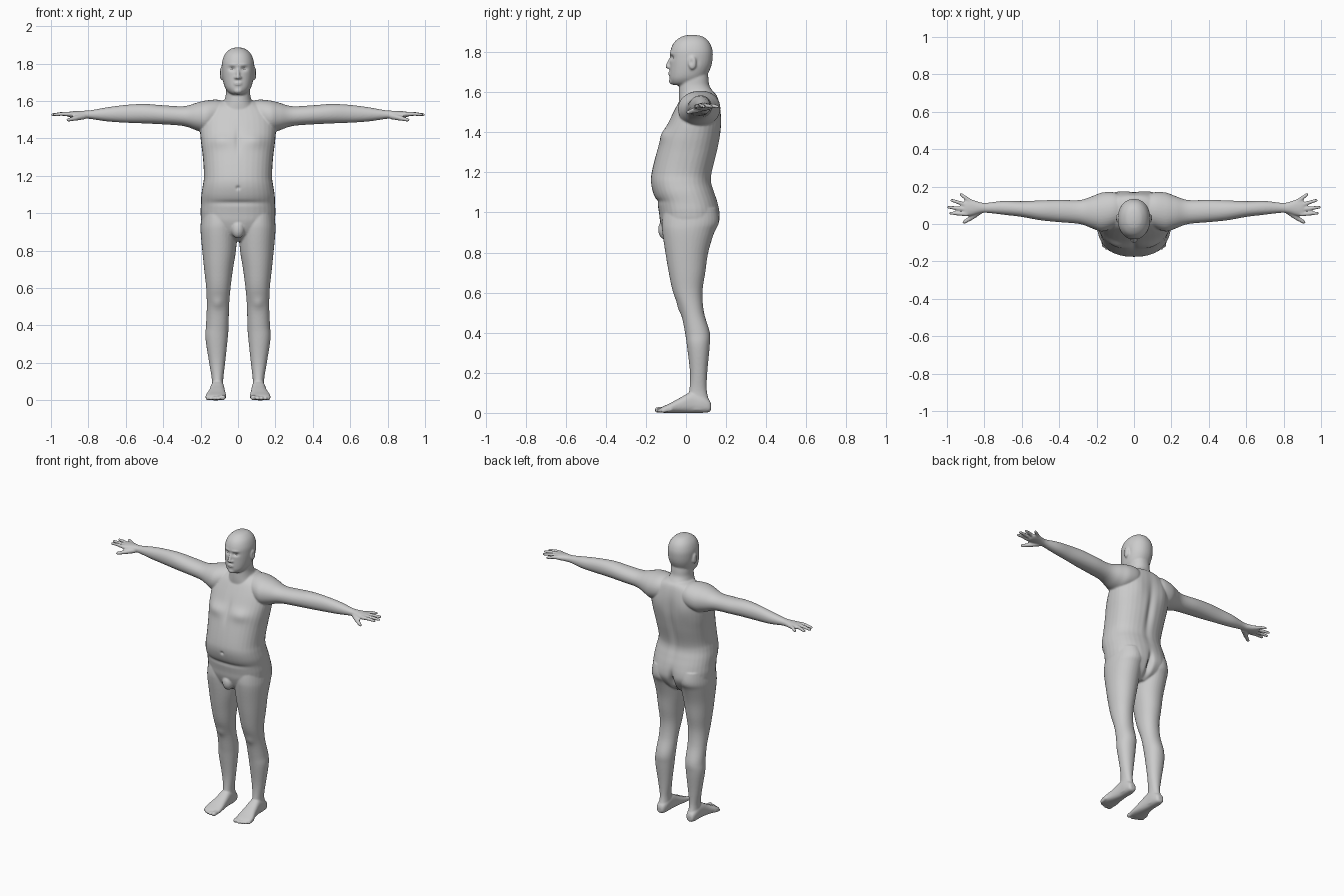
import bpy, bmesh, math
from mathutils import Vector, Matrix

AXES = {'x': (0, 1, 2), 'y': (1, 0, 2), 'z': (2, 0, 1)}
bm = bmesh.new()


def smooth_rows(rows, steps=5):
    """Catmull-Rom through the section rows."""
    out = []
    for i in range(len(rows) - 1):
        p0, p1, p2, p3 = (rows[max(0, min(len(rows) - 1, i + k))] for k in (-1, 0, 1, 2))
        for s in range(steps):
            t = s / steps
            out.append([0.5 * (2 * b + (c - a) * t + (2 * a - 5 * b + 4 * c - d) * t * t
                               + (3 * b - a - 3 * c + d) * t ** 3)
                        for a, b, c, d in zip(p0, p1, p2, p3)])
    return out + [list(rows[-1])]


def loft(axis, rows, side=1, e=2.2, n=36):
    """Rows: position on the axis, then low/high limits on the other two axes."""
    ax, ua, va = AXES[axis]
    rings = []
    for t, a0, a1, b0, b1 in smooth_rows(rows):
        ring = []
        for k in range(n):
            c, s = math.cos(2 * math.pi * k / n), math.sin(2 * math.pi * k / n)
            co = Vector()
            co[ax] = t
            co[ua] = (a0 + a1) / 2 + (a1 - a0) / 2 * math.copysign(abs(c) ** (2 / e), c)
            co[va] = (b0 + b1) / 2 + (b1 - b0) / 2 * math.copysign(abs(s) ** (2 / e), s)
            co.x *= side
            ring.append(bm.verts.new(co))
        rings.append(ring)
    for r, q in zip(rings, rings[1:]):
        for k in range(n):
            bm.faces.new((r[k], r[(k + 1) % n], q[(k + 1) % n], q[k]))
    bm.faces.new(rings[0])
    bm.faces.new(rings[-1])


def centred(rows):
    return [(z, -w, w, y0, y1) for z, w, y0, y1 in rows]


def ball(co, radii, side=1):
    m = Matrix.Translation((co[0] * side, co[1], co[2])) @ Matrix.Diagonal((*radii, 1))
    bmesh.ops.create_uvsphere(bm, u_segments=20, v_segments=12, radius=1, matrix=m)


def digit(points, side=1):
    """Tapered chain of (x, y, z, radius) points."""
    for p, r in [(Vector(p[:3]), p[3]) for p in points]:
        ball(p, (r, r, r), side)
    for p, q in zip(points, points[1:]):
        a, b = Vector((p[0] * side, *p[1:3])), Vector((q[0] * side, *q[1:3]))
        m = Matrix.Translation((a + b) / 2) @ (b - a).to_track_quat('Z', 'Y').to_matrix().to_4x4()
        bmesh.ops.create_cone(bm, cap_ends=True, segments=14, radius1=p[3], radius2=q[3],
                              depth=(b - a).length, matrix=m)


# Torso
loft('z', centred([
    (0.85, .05, -.06, .08), (0.89, .13, -.105, .13), (0.95, .19, -.128, .162),
    (1.00, .20, -.135, .166), (1.05, .198, -.145, .158), (1.10, .196, -.165, .142),
    (1.15, .188, -.175, .127), (1.20, .182, -.171, .13), (1.30, .188, -.147, .155),
    (1.38, .198, -.122, .170), (1.45, .203, -.088, .174), (1.51, .195, -.058, .172),
    (1.56, .165, -.030, .163), (1.59, .115, -.005, .150), (1.605, .07, .01, .13)]), e=2.35)
# Neck
loft('z', centred([(1.73, .058, -.02, .105), (1.67, .064, -.03, .112), (1.63, .066, -.034, .118),
                   (1.59, .078, -.036, .145), (1.55, .10, -.035, .155)]))
# Head
loft('z', centred([
    (1.886, .012, .015, .045), (1.877, .042, -.022, .085), (1.85, .070, -.058, .116),
    (1.81, .085, -.077, .132), (1.77, .087, -.080, .133), (1.73, .084, -.081, .126),
    (1.69, .076, -.082, .108), (1.665, .066, -.081, .09), (1.645, .050, -.074, .07),
    (1.635, .032, -.062, .05)]), e=2.15)
# Nose, lips and chin
digit([(0, -.080, 1.765, .007), (0, -.092, 1.728, .011)])
ball((0, -.080, 1.693), (.023, .010, .010))
ball((0, -.070, 1.655), (.024, .015, .016))
# Groin
ball((0, -.105, .915), (.036, .034, .05))

for side in (1, -1):
    # Nostril wing and ear
    ball((.012, -.083, 1.725), (.009, .010, .008), side)
    ball((.089, .032, 1.747), (.010, .021, .034), side)
    # Leg
    loft('z', [
        (1.02, .01, .190, -.11, .150), (0.95, .004, .199, -.12, .158), (0.90, .004, .200, -.118, .140),
        (0.80, .011, .191, -.103, .111), (0.70, .027, .181, -.086, .096), (0.60, .040, .170, -.064, .082),
        (0.50, .048, .167, -.026, .090), (0.40, .050, .171, -.005, .119), (0.33, .055, .174, .005, .118),
        (0.20, .069, .154, .020, .106), (0.11, .079, .140, .016, .104), (0.05, .076, .143, .0, .118),
        (0.015, .078, .142, .0, .115)], side, 2.1)
    # Foot
    loft('y', [
        (.125, .098, .128, .015, .045), (.115, .084, .138, .004, .065), (.08, .075, .145, .0, .09),
        (.03, .073, .147, .0, .105), (-.03, .068, .157, .0, .075), (-.08, .063, .172, .0, .048),
        (-.11, .064, .172, .0, .034), (-.125, .072, .160, .004, .026)], side, 2.5)
    # Toes
    for x, y, r in ((.081, -.142, .0145), (.106, -.143, .011), (.127, -.137, .0105),
                    (.147, -.128, .010), (.163, -.115, .010)):
        digit([(x, y + .04, .017, r), (x, y, r, r)], side)
    # Arm and palm
    loft('x', [
        (.06, .01, .150, 1.48, 1.595), (.11, -.02, .168, 1.45, 1.607), (.17, -.040, .168, 1.43, 1.603),
        (.22, -.025, .150, 1.442, 1.591), (.29, .000, .128, 1.466, 1.572), (.40, .010, .129, 1.475, 1.577),
        (.50, .020, .126, 1.480, 1.584), (.60, .038, .122, 1.484, 1.579), (.70, .050, .123, 1.491, 1.566),
        (.79, .060, .113, 1.504, 1.550), (.83, .056, .118, 1.506, 1.548), (.87, .045, .132, 1.509, 1.546),
        (.90, .043, .130, 1.513, 1.543), (.912, .055, .115, 1.520, 1.538)], side, 2.1)
    # Fingers and thumb
    for base, tip in (((.895, .053), (.980, .058)), ((.900, .078), (.991, .090)),
                      ((.895, .101), (.975, .127)), ((.875, .121), (.925, .158))):
        mid = [(a + b) / 2 for a, b in zip(base, tip)]
        digit([(*base, 1.529, .0125), (*mid, 1.531, .0105), (*tip, 1.527, .0085)], side)
    digit([(.825, .068, 1.518, .017), (.868, .035, 1.508, .0135), (.908, .010, 1.499, .0095)], side)

bmesh.ops.recalc_face_normals(bm, faces=bm.faces)
raw = bpy.data.meshes.new("body")
bm.to_mesh(raw)
bm.free()
body = bpy.data.objects.new("body", raw)
bpy.context.collection.objects.link(body)

# Fuse all parts into one skin
fuse = body.modifiers.new("fuse", 'REMESH')
fuse.mode = 'VOXEL'
fuse.voxel_size = 0.0052
relax = body.modifiers.new("relax", 'SMOOTH')
relax.factor, relax.iterations = 0.5, 4
deps = bpy.context.evaluated_depsgraph_get()
skin = bpy.data.meshes.new_from_object(body.evaluated_get(deps))
body.modifiers.clear()
body.data = skin

# Sculpted bulges and dents: centre, radii, amount
SCULPT = [
    ((.032, -.075, 1.772), (.018, .03, .011), -.011),   # eye sockets
    ((.030, -.080, 1.793), (.022, .03, .007), .004),    # brows
    ((0, -.09, 1.693), (.020, .02, .003), -.003),       # mouth line
    ((.085, -.10, 1.385), (.055, .06, .035), .012),     # chest
    ((0, -.13, 1.40), (.016, .06, .07), -.008),         # breastbone
    ((0, .16, 1.30), (.022, .06, .17), -.014),          # spine
    ((.095, .17, 1.45), (.05, .06, .07), .007),         # shoulder blades
    ((0, .16, .93), (.016, .08, .065), -.030),          # seat cleft
    ((.085, .15, .97), (.055, .06, .055), .007),        # seat
    ((0, -.175, 1.135), (.010, .04, .010), -.009),      # navel
    ((0, -.14, 1.055), (.16, .05, .014), -.006),        # belly fold
    ((.108, -.03, .52), (.025, .03, .03), .006),        # kneecaps
    ((.088, .06, 1.747), (.010, .010, .02), -.003),     # behind ears
    ((.094, .026, 1.750), (.012, .009, .014), -.006),   # ear hollows
]
brushes = [(Vector((c[0] * s, c[1], c[2])), r, a) for c, r, a in SCULPT
           for s in ((1, -1) if c[0] else (1,))]
moves = []
for v in skin.vertices:
    amount = 0
    for c, r, a in brushes:
        dz = (v.co.z - c.z) / r[2]
        if abs(dz) < 2.5:
            d = dz * dz + ((v.co.x - c.x) / r[0]) ** 2 + ((v.co.y - c.y) / r[1]) ** 2
            if d < 7:
                amount += a * math.exp(-d)
    if amount:
        moves.append((v, v.normal * amount))
for v, d in moves:
    v.co += d
low = min(v.co.z for v in skin.vertices)
for v in skin.vertices:
    v.co.z -= low
for p in skin.polygons:
    p.use_smooth = True

# Eyes
for side, name in ((1, "left_eye"), (-1, "right_eye")):
    bpy.ops.mesh.primitive_uv_sphere_add(segments=20, ring_count=12, radius=.012,
                                         location=(.032 * side, -.053, 1.772))
    bpy.context.object.name = name
    bpy.ops.object.shade_smooth()
